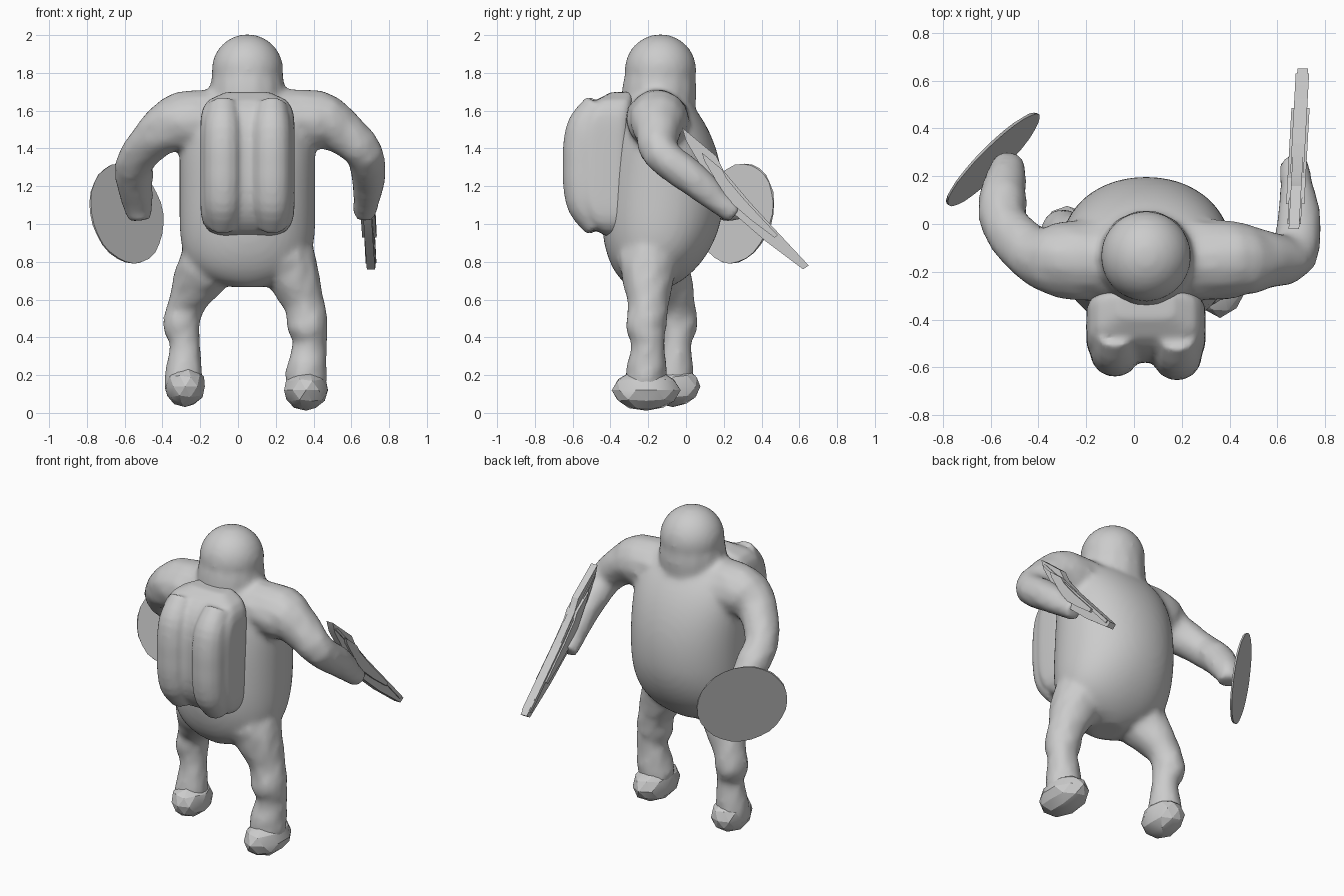
import bpy, bmesh, math, random
from mathutils import Vector, Matrix

random.seed(4)
if "Cube" in bpy.data.objects:
    bpy.data.objects.remove(bpy.data.objects["Cube"])

shade = (0.6, 0.6, 0.6, 1)
grey = bpy.data.materials.new("plain_grey")
grey.use_nodes = True
grey.diffuse_color = shade
grey.node_tree.nodes["Principled BSDF"].inputs["Base Color"].default_value = shade


def bridge(bm, rings):
    """Skin a list of vertex rings and close both ends."""
    count = len(rings[0])
    for lower, upper in zip(rings, rings[1:]):
        for i in range(count):
            j = (i + 1) % count
            bm.faces.new((lower[i], lower[j], upper[j], upper[i]))
    bm.faces.new(rings[0][::-1])
    bm.faces.new(rings[-1])


def dome(t, power):
    """Rounded falloff from one at t = 0 to zero at t = 1."""
    return math.sqrt(max(0, 1 - abs(t) ** power))


def spread(reach, count):
    """Evenly spaced values from -reach to reach."""
    return [reach * (2 * i / (count - 1) - 1) for i in range(count)]


def flow(rows, steps=3):
    """Pass a smooth curve through rows of four values."""
    p = [Vector(row) for row in rows]
    p = [2 * p[0] - p[1]] + p + [2 * p[-1] - p[-2]]
    out = []
    for a, b, c, d in zip(p, p[1:], p[2:], p[3:]):
        for k in range(steps):
            t = k / steps
            out.append(b + (c - a) * t / 2 + (2 * a - 5 * b + 4 * c - d) * t * t / 2
                       + (3 * b - a - 3 * c + d) * t ** 3 / 2)
    return out + [p[-2]]


def loft(bm, rows, centre_x, power, count=48):
    """Stack of superellipses; each row is z, half width, y centre, half depth."""
    rings = []
    for z, width, y, depth in rows:
        ring = []
        for i in range(count):
            angle = math.tau * i / count
            c, s = math.cos(angle), math.sin(angle)
            ring.append(bm.verts.new((
                centre_x + width * math.copysign(abs(c) ** (2 / power), c),
                y + depth * math.copysign(abs(s) ** (2 / power), s), z)))
        rings.append(ring)
    bridge(bm, rings)


def tube(bm, path, rough=0.0, count=14):
    """Tapered tube along points x, y, z, radius."""
    rows = flow(path)
    points = [row.to_3d() for row in rows]
    rings, turn, last = [], None, None
    for i, point in enumerate(points):
        ahead = (points[min(i + 1, len(points) - 1)] - points[max(i - 1, 0)]).normalized()
        turn = last.rotation_difference(ahead) @ turn if last else ahead.to_track_quat('Z', 'Y')
        last = ahead
        ring = []
        for k in range(count):
            angle = math.tau * k / count
            radius = rows[i].w * (1 + random.uniform(-rough, rough))
            offset = Vector((math.cos(angle), math.sin(angle), 0)) * radius
            ring.append(bm.verts.new(point + turn @ offset))
        rings.append(ring)
    bridge(bm, rings)


def finish(bm, name):
    bmesh.ops.recalc_face_normals(bm, faces=bm.faces[:])
    mesh = bpy.data.meshes.new(name)
    bm.to_mesh(mesh)
    bm.free()
    mesh.materials.append(grey)
    part = bpy.data.objects.new(name, mesh)
    bpy.context.scene.collection.objects.link(part)
    bpy.ops.object.select_all(action='DESELECT')
    part.select_set(True)
    bpy.context.view_layer.objects.active = part
    bpy.ops.object.shade_smooth_by_angle(angle=math.radians(20))
    return part


def melt(part, voxel, passes):
    """Fuse overlapping volumes into one soft skin."""
    fuse = part.modifiers.new("fuse", 'REMESH')
    fuse.mode = 'VOXEL'
    fuse.voxel_size = voxel
    fuse.use_smooth_shade = True
    soften = part.modifiers.new("soften", 'SMOOTH')
    soften.factor = 0.5
    soften.iterations = passes


# Egg-shaped torso: boxy from the front, full in the belly from the side
bm = bmesh.new()
rows = []
for t in spread(0.99, 36):
    z = 1.2 + 0.54 * t
    belly = (z - 1.1) / (0.64 if z > 1.1 else 0.46)
    rows.append((z, 0.36 * dome(t, 5), -0.12 - 0.2 * (z - 1.25) ** 2, 0.32 * dome(belly, 2)))
loft(bm, rows, 0.05, 2.1)

# Neck and round head
tube(bm, [(0.05, -0.15, 1.6, 0.2), (0.05, -0.14, 1.72, 0.2), (0.05, -0.135, 1.83, 0.18)])
bmesh.ops.create_uvsphere(bm, u_segments=32, v_segments=16, radius=0.19,
                          matrix=Matrix.Translation((0.05, -0.135, 1.815)))

# Arms: smooth shoulder, bent elbow, narrow wrist and fist
tube(bm, [(0.2, -0.15, 1.54, 0.17), (0.42, -0.15, 1.55, 0.16), (0.56, -0.15, 1.48, 0.12),
          (0.67, -0.13, 1.37, 0.1), (0.69, 0.05, 1.23, 0.09), (0.68, 0.16, 1.13, 0.07),
          (0.67, 0.26, 1.05, 0.06)], 0.04)
tube(bm, [(-0.1, -0.15, 1.54, 0.17), (-0.3, -0.15, 1.54, 0.16), (-0.43, -0.12, 1.47, 0.12),
          (-0.54, 0, 1.34, 0.1), (-0.55, 0.1, 1.25, 0.1), (-0.53, 0.22, 1.1, 0.08),
          (-0.52, 0.24, 1.02, 0.06)], 0.04)

# Legs: heavy hip, knee folds and flared cuff
tube(bm, [(0.2, -0.2, 0.9, 0.17), (0.28, -0.2, 0.75, 0.15), (0.35, -0.2, 0.58, 0.11),
          (0.37, -0.21, 0.46, 0.11), (0.38, -0.2, 0.37, 0.09), (0.36, -0.21, 0.2, 0.11),
          (0.36, -0.21, 0.1, 0.1)], 0.06)
tube(bm, [(-0.08, -0.18, 0.9, 0.17), (-0.18, -0.12, 0.75, 0.15), (-0.27, -0.05, 0.58, 0.1),
          (-0.3, -0.04, 0.46, 0.1), (-0.28, -0.05, 0.37, 0.08), (-0.29, -0.06, 0.2, 0.1),
          (-0.29, -0.07, 0.1, 0.1)], 0.06)
melt(finish(bm, "body"), 0.018, 8)

# Backpack: arched rounded box with two bulging lobes
bm = bmesh.new()
rows = []
for t in spread(0.97, 20):
    depth = 0.02 + 0.13 * dome(t, 3)
    rows.append((1.31 + 0.4 * t, 0.25 * dome(t, 8), -0.28 - depth, depth))
loft(bm, rows, 0.05, 4.5)
for x, lift in ((0.18, 0), (-0.08, 0.015)):
    tube(bm, [(x, lift - 0.25 - 0.3 * dome(t, 3), 1.31 + 0.4 * t, 0.105 * dome(t, 4))
              for t in spread(0.8, 7)])
melt(finish(bm, "backpack"), 0.014, 6)

# Chunky low-poly boots
for name, centre, size in (("left_boot", (0.36, -0.21, 0.12), (0.12, 0.18, 0.11)),
                           ("right_boot", (-0.28, -0.07, 0.14), (0.11, 0.15, 0.11))):
    bm = bmesh.new()
    bmesh.ops.create_icosphere(bm, subdivisions=2, radius=1)
    for v in bm.verts:
        v.co = Vector(centre) + Matrix.Diagonal(size) @ v.co * random.uniform(0.97, 1.02)
    finish(bm, name)

# Shield: thin, slightly ragged disc tilted out from the right hand
bm = bmesh.new()
bmesh.ops.create_cone(bm, cap_ends=True, segments=28, radius1=0.27, radius2=0.27, depth=0.01)
turn = Vector((-0.7, 0.7, -0.2)).to_track_quat('Z', 'Y')
for v in bm.verts:
    v.co = Vector((-0.59, 0.27, 1.055)) + turn @ v.co * random.uniform(0.98, 1.01)
    v.co += turn @ Vector((0, 0, 0))
finish(bm, "shield")


# Rifle: flat side profiles given width, leaning slightly outward
def plate(name, outline, half):
    bm = bmesh.new()
    rings = [[bm.verts.new((0.67 + 0.055 * y + side * half, y, z)) for y, z in outline]
             for side in (-1, 1)]
    bridge(bm, rings)
    finish(bm, name)


frame = [(-0.02, 1.51), (0.16, 1.36), (0.2, 1.28), (0.36, 1.09), (0.65, 0.78),
         (0.62, 0.76), (0.42, 0.91), (0.2, 1.1), (0, 1.44)]
middle = Vector((0.24, 1.18))
plate("rifle_frame", frame, 0.022)
plate("rifle_receiver", [middle.lerp(Vector(p), 0.6) for p in frame], 0.038)
plate("rifle_rail", [(0, 1.46), (0.02, 1.46), (0.63, 0.8), (0.61, 0.79)], 0.028)
